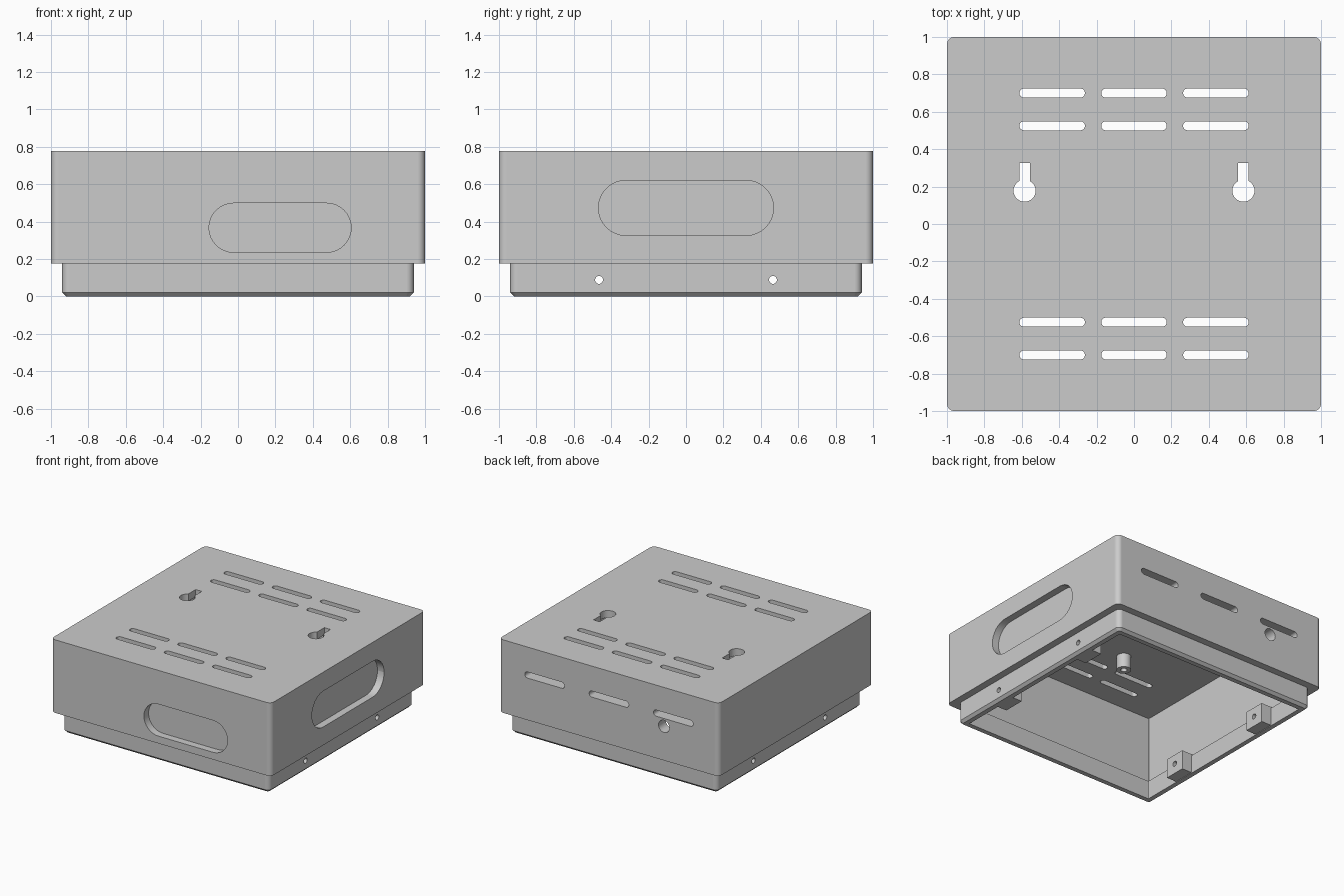
import bpy, bmesh
from math import pi, sin, cos

if bpy.data.objects.get("Cube"):
    bpy.data.objects.remove(bpy.data.objects["Cube"], do_unlink=True)

grey = bpy.data.materials.new("plain grey")
grey.use_nodes = True
grey.diffuse_color = (0.6, 0.6, 0.6, 1)
grey.node_tree.nodes["Principled BSDF"].inputs["Base Color"].default_value = grey.diffuse_color

# How local (along, across, depth) maps to x, y, z for each drilling direction
MAP = {"z": lambda u, v, w: (u, v, w),
       "y": lambda u, v, w: (u, w, v),
       "x": lambda u, v, w: (w, u, v)}


def loft(name, rings):
    """Skin a stack of matching outlines and cap both ends."""
    bm = bmesh.new()
    loops = [[bm.verts.new(p) for p in ring] for ring in rings]
    n = len(loops[0])
    for a, b in zip(loops, loops[1:]):
        for i in range(n):
            j = (i + 1) % n
            bm.faces.new((a[i], a[j], b[j], b[i]))
    bm.faces.new(loops[0])
    bm.faces.new(loops[-1])
    bmesh.ops.recalc_face_normals(bm, faces=bm.faces)
    mesh = bpy.data.meshes.new(name)
    bm.to_mesh(mesh)
    bm.free()
    mesh.materials.append(grey)
    obj = bpy.data.objects.new(name, mesh)
    bpy.context.collection.objects.link(obj)
    return obj


def outline(hu, hv, r, steps=8):
    """Rectangle of half sizes hu, hv with rounded corners."""
    pts = []
    for q, (su, sv) in enumerate([(1, 1), (-1, 1), (-1, -1), (1, -1)]):
        for k in range(steps + 1):
            a = (q + k / steps) * pi / 2
            pts.append((su * (hu - r) + r * cos(a), sv * (hv - r) + r * sin(a)))
    return pts


def prism(name, axis, u, v, shape, start, end):
    return loft(name, [[MAP[axis](u + a, v + b, w) for a, b in shape] for w in (start, end)])


def pill(half, r):
    """Slot outline with round ends."""
    return outline(half + 1e-4, r + 1e-4, r)


def circle(r, n=32):
    return [(r * cos(2 * pi * i / n), r * sin(2 * pi * i / n)) for i in range(n)]


def cut(target, axis, u, v, shape, start, end):
    cutter = prism("cutter", axis, u, v, shape, start, end)
    mod = target.modifiers.new("cut", "BOOLEAN")
    mod.operation = "DIFFERENCE"
    mod.solver = "EXACT"
    mod.object = cutter
    bpy.context.view_layer.objects.active = target
    bpy.ops.object.modifier_apply(modifier=mod.name)
    bpy.data.objects.remove(cutter, do_unlink=True)


# Hollow shell: ceiling, down the inside, over the rim's ledge, round the chamfer, up to the top
CEILING = 0.716
section = [(0.905, CEILING, 0.005), (0.905, 0.153, 0.005), (0.88, 0.153, 0.005), (0.88, 0, 0.005),
           (0.919, 0, 0.02), (0.94, 0.021, 0.04), (0.94, 0.176, 0.04),
           (1, 0.176, 0.04), (1, 0.776, 0.04)]
case = loft("case", [[(x, y, z) for x, y in outline(h, h, r)] for h, z, r in section])

# Top vents
for y in (-0.70, -0.525, 0.525, 0.70):
    for x in (-0.4375, 0, 0.4375):
        cut(case, "z", x, y, pill(0.175, 0.024), 0.6, 0.9)

# Keyhole hangers
for x in (-0.585, 0.585):
    cut(case, "z", x, 0.178, circle(0.059), 0.6, 0.9)
    cut(case, "z", x, 0.251, outline(0.028, 0.075, 0.001), 0.6, 0.9)

# Blind pockets on the front and one side
cut(case, "y", 0.225, 0.367, pill(0.38, 0.131), -1.1, -0.94)
cut(case, "x", 0, 0.473, pill(0.468, 0.147), 0.94, 1.1)

# Back vents and cable hole
for x in (-0.585, 0, 0.585):
    cut(case, "y", x, 0.546, pill(0.18, 0.025), 0.8, 1.1)
cut(case, "y", -0.5, 0.456, circle(0.05), 0.8, 1.1)

# Screw tabs inside the rim, drilled together with the wall
parts = [case]
for side, label in ((1, "left"), (-1, "right")):
    for y, end in ((-0.465, "front"), (0.465, "back")):
        cut(case, "x", y, 0.088, circle(0.021), side * 0.85, side * 1.1)
        tab = prism(f"{label}_{end}_screw_tab", "x", y, 0.085,
                    outline(0.09, 0.08, 0.001), side * 0.79, side * 0.89)
        cut(tab, "x", y, 0.088, circle(0.021), side * 0.7, side * 0.95)
        parts.append(tab)

# Board standoffs hanging from the ceiling
for x in (-0.16, 0.48):
    for y in (-0.31, 0.44):
        post = prism("standoff", "z", x, y, circle(0.055), 0.6, CEILING)
        cut(post, "z", x, y, circle(0.024), 0.5, 0.69)
        parts.append(post)

# Smooth the rounded corners, keep hard edges and flat walls
bpy.ops.object.select_all(action="DESELECT")
for obj in parts:
    obj.select_set(True)
bpy.context.view_layer.objects.active = case
bpy.ops.object.shade_smooth_by_angle(angle=0.6)
for obj in parts:
    flat = obj.modifiers.new("flat_walls", "WEIGHTED_NORMAL")
    flat.keep_sharp = True
